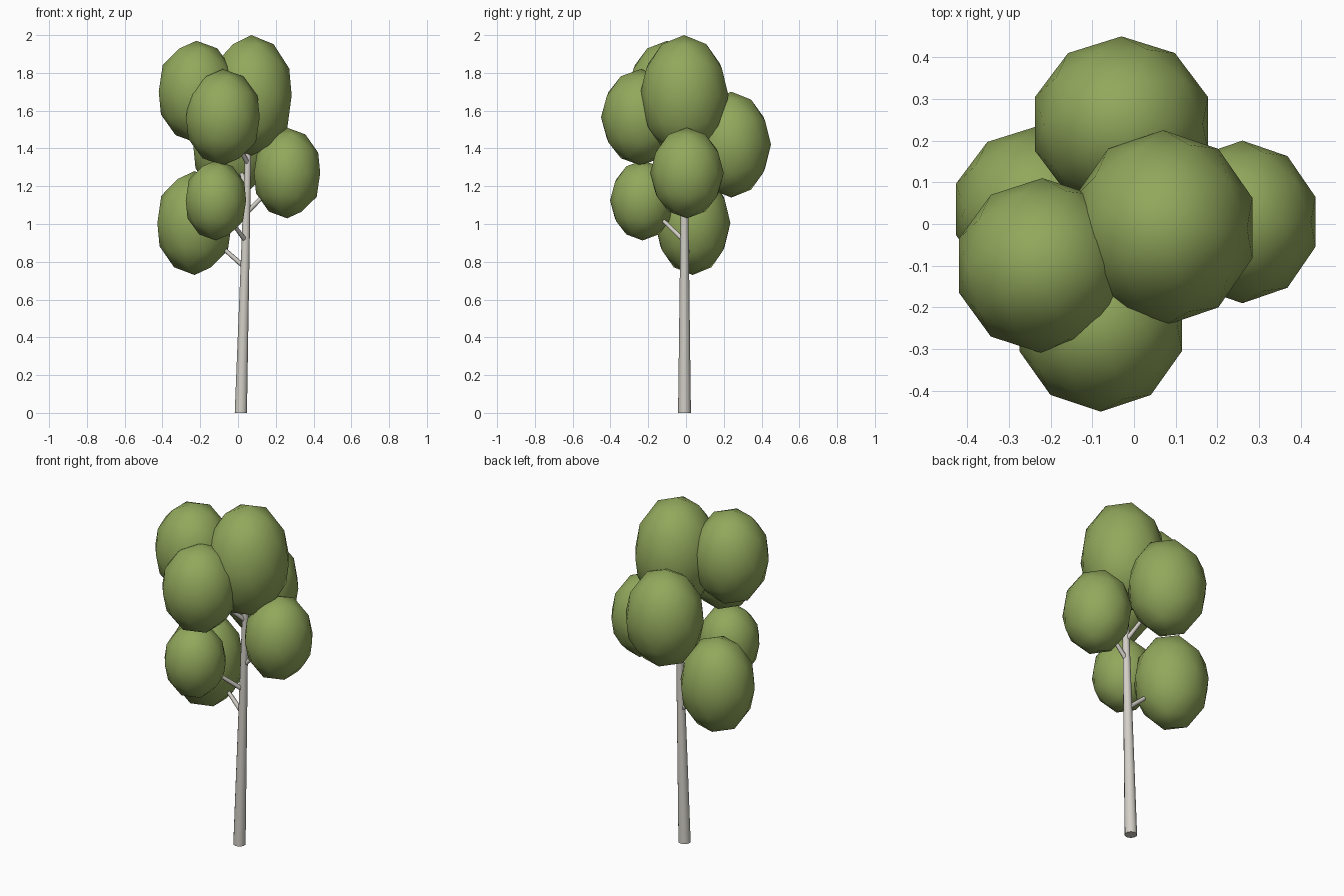
import bpy, bmesh
from mathutils import Vector, Matrix

if "Cube" in bpy.data.objects:
    bpy.data.objects.remove(bpy.data.objects["Cube"])


def srgb(r, g, b):
    lin = lambda c: c / 12.92 if c <= 0.04045 else ((c + 0.055) / 1.055) ** 2.4
    return tuple(lin(c / 255) for c in (r, g, b)) + (1.0,)


def material(name, color):
    m = bpy.data.materials.new(name)
    m.diffuse_color = color
    m.use_nodes = True
    m.node_tree.nodes["Principled BSDF"].inputs["Base Color"].default_value = m.diffuse_color
    return m


bark = material("pale bark", srgb(211, 207, 199))
leaf = material("leaf green", srgb(146, 168, 92))


def add_object(name, bm, mat):
    for f in bm.faces:
        f.smooth = len(f.verts) <= 4
    mesh = bpy.data.meshes.new(name)
    bm.to_mesh(mesh)
    bm.free()
    mesh.materials.append(mat)
    ob = bpy.data.objects.new(name, mesh)
    bpy.context.collection.objects.link(ob)


def tube(name, points, radii, sides):
    """Tapered tube through the points, closed at both ends."""
    bm = bmesh.new()
    axis = (Vector(points[-1]) - Vector(points[0])).normalized()
    upright = axis.z > 0.99
    rot = Matrix.Identity(3) if upright else axis.to_track_quat('Z', 'Y').to_matrix()
    rings = []
    for p, r in zip(points, radii):
        mat = Matrix.Translation(p) @ rot.to_4x4()
        rings.append(bmesh.ops.create_circle(bm, segments=sides, radius=r, matrix=mat)["verts"])
    for a, b in zip(rings, rings[1:]):
        for i in range(sides):
            j = (i + 1) % sides
            bm.faces.new((a[i], a[j], b[j], b[i]))
    bm.faces.new(rings[0])
    bm.faces.new(rings[-1])
    bmesh.ops.recalc_face_normals(bm, faces=bm.faces)
    add_object(name, bm, bark)


# Trunk: gently leaning, thinner to the top
def trunk_at(z):
    return Vector((0.015 + 0.028 * z, -0.008, z))


heights = (0, 0.4, 0.8, 1.2, 1.65)
tube("trunk", [trunk_at(z) for z in heights],
     [0.034 - 0.0125 * z for z in heights], 10)

# Foliage clumps: centre, radii, height where the branch leaves the trunk
clumps = {
    "top": ((0.07, -0.01, 1.68), (0.225, 0.235, 0.32), None),
    "upper_left": ((-0.22, -0.10, 1.70), (0.21, 0.21, 0.27), 1.40),
    "upper_front": ((-0.08, -0.24, 1.565), (0.205, 0.21, 0.255), 1.32),
    "upper_back": ((-0.03, 0.24, 1.42), (0.218, 0.21, 0.28), 1.18),
    "right": ((0.26, 0.005, 1.27), (0.184, 0.195, 0.24), 1.06),
    "lower_front": ((-0.117, -0.23, 1.125), (0.168, 0.172, 0.212), 0.91),
    "lower_left": ((-0.23, 0.035, 1.005), (0.207, 0.2, 0.275), 0.77),
}
for name, (center, radii, start) in clumps.items():
    bm = bmesh.new()
    bmesh.ops.create_icosphere(bm, subdivisions=2, radius=1)
    bmesh.ops.scale(bm, vec=radii, verts=bm.verts)
    bmesh.ops.translate(bm, vec=center, verts=bm.verts)
    add_object(name + "_foliage", bm, leaf)
    # Thin branch into the clump
    if start:
        tube(name + "_branch", [trunk_at(start), Vector(center)], [0.013, 0.008], 6)
